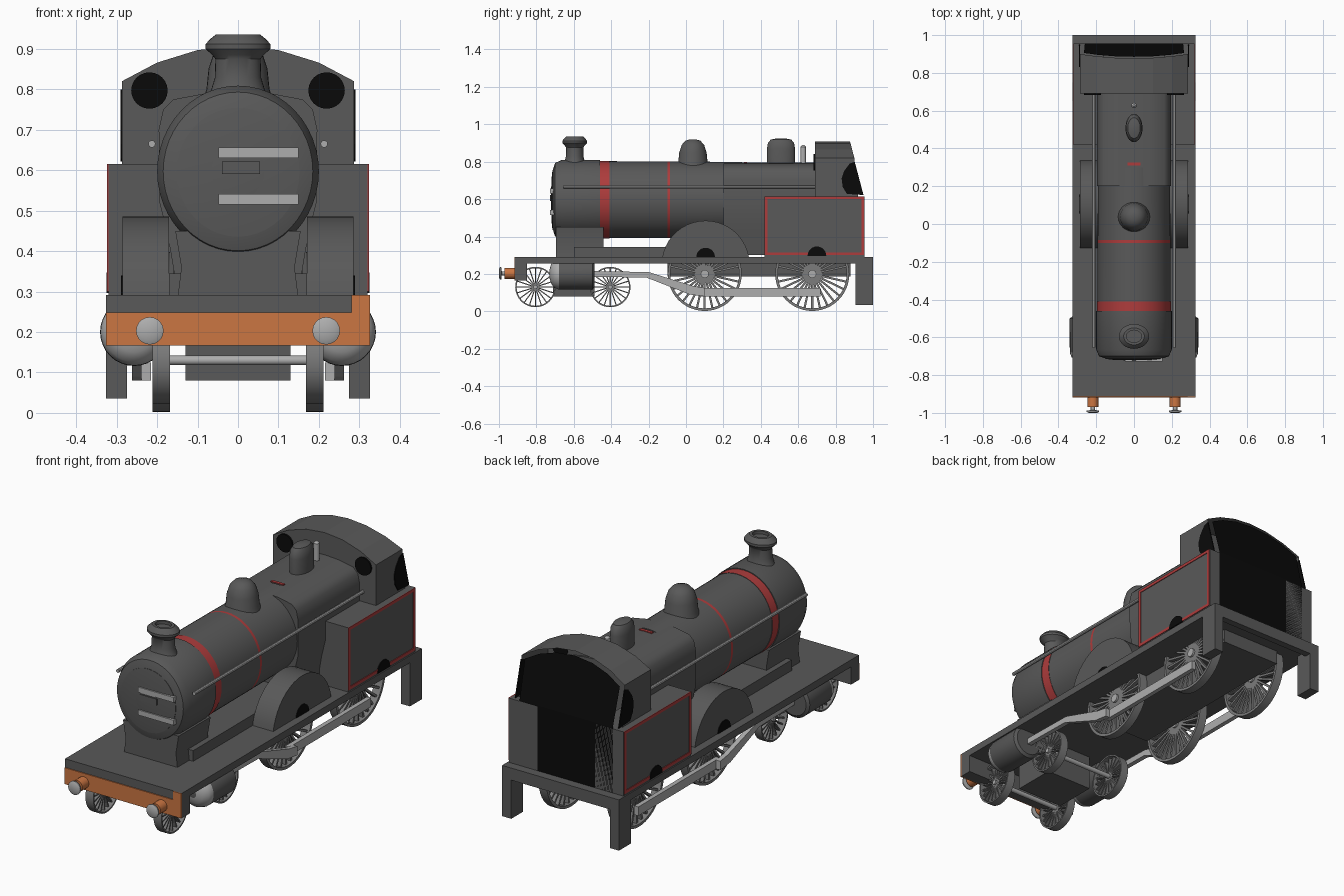
import bpy, bmesh, math
from mathutils import Matrix, Vector

cube = bpy.data.objects.get("Cube")
if cube:
    bpy.data.objects.remove(cube)


def material(name, r, g, b):
    m = bpy.data.materials.new(name)
    m.use_nodes = True
    m.diffuse_color = (r, g, b, 1)
    m.node_tree.nodes["Principled BSDF"].inputs["Base Color"].default_value = (r, g, b, 1)
    return m


GREY = material("dark grey", .10, .10, .10)
STEEL = material("light steel", .42, .42, .42)
RED = material("lining red", .42, .045, .045)
ORANGE = material("beam orange", .60, .18, .055)
BLACK = material("black", .003, .003, .003)
IRON = material("wheel grey", .20, .20, .20)


def finish(name, bm, mats, smooth=True):
    bmesh.ops.recalc_face_normals(bm, faces=bm.faces)
    mesh = bpy.data.meshes.new(name)
    bm.to_mesh(mesh)
    bm.free()
    for m in mats:
        mesh.materials.append(m)
    ob = bpy.data.objects.new(name, mesh)
    bpy.context.collection.objects.link(ob)
    if smooth:
        bpy.ops.object.select_all(action='DESELECT')
        ob.select_set(True)
        bpy.context.view_layer.objects.active = ob
        bpy.ops.object.shade_smooth_by_angle(angle=math.radians(35))
    return ob


def add_box(bm, x, y, z):
    m = Matrix.Translation((sum(x) / 2, sum(y) / 2, sum(z) / 2))
    bmesh.ops.create_cube(bm, size=1, matrix=m @ Matrix.Diagonal(
        (x[1] - x[0], y[1] - y[0], z[1] - z[0], 1)))


def box(name, mat, x, y, z):
    bm = bmesh.new()
    add_box(bm, x, y, z)
    return finish(name, bm, [mat], False)


def lathe(name, profile, mats, loc, axis='Z', scale=(1, 1), seg=32, pick=None):
    """Turn (radius, height) points round an axis; pick gives a material per step."""
    bm = bmesh.new()
    turn = {'Z': Matrix(), 'Y': Matrix.Rotation(-math.pi / 2, 4, 'X'),
            'X': Matrix.Rotation(math.pi / 2, 4, 'Y')}[axis]
    m = Matrix.Translation(loc) @ turn
    rings = []
    for r, h in profile:
        angles = [2 * math.pi * i / seg for i in range(seg)]
        rings.append([bm.verts.new(m @ Vector((r * scale[0] * math.cos(a),
                      r * scale[1] * math.sin(a), h))) for a in angles])
    for k, (a, b) in enumerate(zip(rings, rings[1:])):
        for i in range(seg):
            j = (i + 1) % seg
            f = bm.faces.new((a[i], a[j], b[j], b[i]))
            f.material_index = pick(k) if pick else 0
    bm.faces.new(rings[0])
    bm.faces.new(rings[-1])
    return finish(name, bm, mats)


def prism(name, mat, pts, a, b, axis='X', smooth=True):
    """Extrude a side (YZ) or front (XZ) outline from a to b."""
    bm = bmesh.new()
    put = (lambda p, t: (t, p[0], p[1])) if axis == 'X' else (lambda p, t: (p[0], t, p[1]))
    lo = [bm.verts.new(put(p, a)) for p in pts]
    hi = [bm.verts.new(put(p, b)) for p in pts]
    bm.faces.new(lo)
    bm.faces.new(hi)
    for i in range(len(pts)):
        j = (i + 1) % len(pts)
        bm.faces.new((lo[i], lo[j], hi[j], hi[i]))
    return finish(name, bm, [mat], smooth)


def arc(cy, cz, r, a0, a1, n):
    steps = [math.radians(a0 + (a1 - a0) * i / n) for i in range(n + 1)]
    return [(cy + r * math.cos(t), cz + r * math.sin(t)) for t in steps]


def mirrored(half):
    return half + [(-x, z) for x, z in reversed(half) if x > 0]


def wheel(name, x, y, r, z, spokes):
    bm = bmesh.new()
    n, w = 48, .022
    ring = []
    for i in range(n):
        a = 2 * math.pi * i / n
        ring.append([bm.verts.new((x + dx, y + q * math.cos(a), z + q * math.sin(a)))
                     for q, dx in ((r, -w), (r, w), (r * .93, w), (r * .93, -w))])
    for i in range(n):
        p, q = ring[i], ring[(i + 1) % n]
        for k in range(4):
            bm.faces.new((p[k], p[(k + 1) % 4], q[(k + 1) % 4], q[k]))
    for i in range(spokes):
        spin = Matrix.Translation((x, y, z)) @ Matrix.Rotation(2 * math.pi * i / spokes, 4, 'X')
        bmesh.ops.create_cube(bm, size=1, matrix=spin @ Matrix.Translation((0, 0, r * .5))
                              @ Matrix.Diagonal((.02, r * .055, r * .9, 1)))
    finish(name, bm, [IRON])
    lathe(name + "_hub", [(r * .11, -.02), (r * .11, .02)], [STEEL], (x, y, z), 'X', seg=16)


# Boiler with smokebox and painted bands
lathe("boiler", [(.05, -.722), (.15, -.712), (.185, -.70), (.2, -.665), (.2, -.46), (.196, -.46),
                 (.196, -.41), (.194, -.41), (.193, -.1), (.193, -.085), (.19, .3)],
      [GREY, RED], (0, 0, .597), 'Y', (1, 1.06), 48, lambda k: int(k in (5, 8)))
lathe("smokebox_door", [(.152, -.71), (.152, -.714), (.11, -.719), (.02, -.722)], [GREY],
      (0, 0, .595), 'Y', (1, 1.05), 40)
for z in (.528, .643):
    box("door_hinge", STEEL, (-.048, .15), (-.727, -.70), (z - .013, z + .013))
box("door_plate", GREY, (-.04, .055), (-.727, -.71), (.59, .622))

# Firebox and saddle
prism("firebox", GREY, mirrored([(.15, .3), (.172, .43), (.194, .52), (.196, .7), (.185, .75),
                                 (.16, .775), (.08, .79), (0, .795)]), .2, .7, 'Y')
box("firebox_mark", RED, (-.035, .035), (.31, .325), (.79, .798))
prism("smokebox_saddle", GREY, mirrored([(.15, .28), (.14, .36), (.155, .45), (0, .45)]),
      -.695, -.44, 'Y')
box("boiler_frame", GREY, (-.17, .17), (-.6, .2), (.28, .345))

# Boiler fittings
lathe("chimney", [(.082, .77), (.066, .80), (.057, .83), (.056, .875), (.064, .885), (.08, .9),
                  (.08, .912), (.068, .925), (.055, .935), (.04, .935), (.04, .92)],
      [GREY], (0, -.595, 0), scale=(1, .82))
lathe("steam_dome", [(.09, .76), (.078, .80), (.073, .85), (.06, .89), (.04, .912), (.015, .92)],
      [GREY], (0, .037, 0))
lathe("safety_valve", [(.075, .77), (.075, .87), (.07, .9), (.055, .918), (.02, .925)],
      [GREY], (0, .508, 0), scale=(.6, 1))
lathe("whistle", [(.014, .78), (.014, .88), (.006, .89)], [STEEL], (0, .627, 0), seg=12)

# Cab with a sloped dark rear opening
roof = [(.287, .29), (.287, .82), (.2, .866), (.1, .897), (0, .907)]


def cab_rear(z):
    return .952 - max(0, z - .62) * .26


bm = bmesh.new()
outline = mirrored(roof)
front = [bm.verts.new((x, .69, z)) for x, z in outline]
back = [bm.verts.new((x, cab_rear(z), z)) for x, z in outline]
for i in range(len(outline)):
    j = (i + 1) % len(outline)
    bm.faces.new((front[i], front[j], back[j], back[i]))
bm.faces.new(front)
finish("cab_shell", bm, [GREY], False)
bm = bmesh.new()
opening = mirrored([(.26, .29), (.26, .62), (.265, .81), (.19, .85), (.1, .878), (0, .888)])
upper = [p for p in opening if p[1] >= .62]
lower = [(-.26, .29), (.26, .29), (.26, .62), (-.26, .62)]
for part in (upper, lower):
    bm.faces.new([bm.verts.new((x, cab_rear(z) + .003, z)) for x, z in part])
finish("cab_opening", bm, [BLACK], False)

for s in (-1, 1):
    side = "left" if s > 0 else "right"

    def span(a, b):
        return tuple(sorted((s * a, s * b)))

    # Cab windows and side cut-outs
    lathe(side + "_cab_window", [(.045, .682), (.045, .692)], [BLACK], (s * .219, 0, .797), 'Y', seg=24)
    prism(side + "_cab_cutout", BLACK, [(.949, .622), (.86, .628), (.838, .665), (.832, .71),
                                        (.845, .75), (.875, .79), (.902, .80)],
          s * .285, s * .291, smooth=False)

    # Side panels with red lining
    box(side + "_side_tank", GREY, span(.16, .32), (.42, .955), (.285, .615))
    bm = bmesh.new()
    x = span(.318, .3235)
    for z in ((.30, .315), (.6, .615)):
        add_box(bm, x, (.42, .952), z)
    for y in ((.42, .435), (.937, .952)):
        add_box(bm, x, y, (.315, .6))
    finish(side + "_panel_lining", bm, [RED], False)
    prism(side + "_rear_arch", BLACK, arc(.7, .297, .05, 0, 180, 12), s * .319, s * .325)

    # Wheel splasher
    prism(side + "_splasher", GREY, arc(.105, .25, .235, 8, 172, 20), s * .17, s * .285)
    prism(side + "_front_arch", BLACK, arc(.105, .29, .05, 0, 180, 12), s * .284, s * .289)

    # Handrail
    lathe(side + "_handrail", [(.009, -.655), (.009, .7)], [STEEL], (s * .213, 0, .665), 'Y', seg=10)

    # Wheels, rods and cylinder
    for tag, y, r, z, n in (("leading", -.805, .108, .13, 20), ("trailing", -.405, .108, .13, 20),
                            ("front_driving", .1, .198, .2, 28), ("rear_driving", .675, .198, .2, 28)):
        wheel(f"{side}_{tag}_wheel", s * .19, y, r, z, n)
    prism(side + "_coupling_rod", STEEL, [(.07, .08), (.72, .08), (.72, .125), (.07, .125)],
          s * .215, s * .238, smooth=False)
    prism(side + "_connecting_rod", STEEL, [(.1, .08), (.1, .125), (.04, .135), (-.2, .21), (-.5, .215),
                                            (-.5, .185), (-.21, .18), (.02, .09)],
          s * .238, s * .262, smooth=False)
    lathe(side + "_cylinder", [(.02, -.73), (.05, -.722), (.074, -.705), (.083, -.68),
                               (.084, -.5), (.07, -.49)],
          [GREY, STEEL], (s * .257, 0, .2), 'Y', pick=lambda k: int(k < 3))

    # Buffers and rear steps
    lathe(side + "_buffer", [(.029, -.97), (.029, -.91)], [ORANGE], (s * .218, 0, .203), 'Y', seg=20)
    lathe(side + "_buffer_head", [(.022, -1), (.034, -.994), (.034, -.988), (.011, -.985), (.011, -.96)],
          [STEEL], (s * .218, 0, .203), 'Y', seg=20)
    box(side + "_rear_step", GREY, span(.275, .326), (.905, 1), (.035, .285))

# Running plate, beams and frames
box("running_plate", GREY, (-.326, .326), (-.913, 1), (.255, .291))
box("front_beam", GREY, (-.326, .326), (-.913, -.85), (.166, .291))
prism("front_beam_paint", ORANGE, [(-.326, .166), (.326, .166), (.326, .291), (.28, .291),
                                   (.28, .248), (-.326, .248)], -.918, -.912, 'Y', False)
box("rear_beam", GREY, (-.3, .3), (.965, 1), (.23, .285))
box("main_frame", GREY, (-.165, .165), (-.1, .88), (.185, .26))
box("bogie_block", GREY, (-.13, .13), (-.71, -.49), (.08, .26))

# Axles
for y, z in ((-.805, .13), (-.405, .13), (.1, .2), (.675, .2)):
    lathe("axle", [(.012, -.19), (.012, .19)], [STEEL], (0, y, z), 'X', seg=12)
